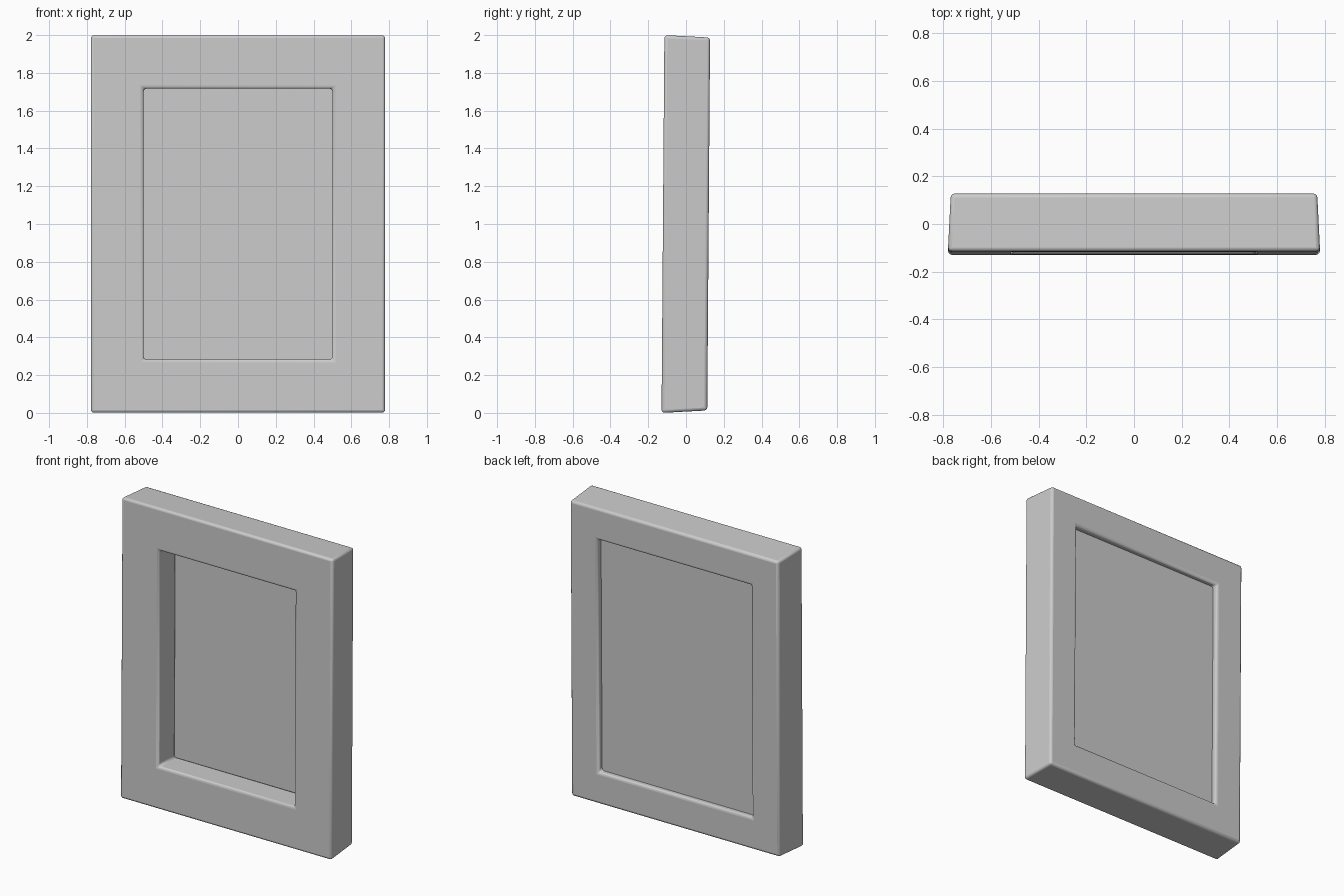
import bpy, bmesh

if "Cube" in bpy.data.objects:
    bpy.data.objects.remove(bpy.data.objects["Cube"])

LEAN = 0.0075  # slight backward lean of the whole piece


def lean_y(y, z):
    return y + LEAN * (z - 1.0)


def finish(bm, name, bevel, segments):
    bmesh.ops.recalc_face_normals(bm, faces=bm.faces)
    mesh = bpy.data.meshes.new(name)
    bm.to_mesh(mesh)
    bm.free()
    obj = bpy.data.objects.new(name, mesh)
    bpy.context.collection.objects.link(obj)
    mod = obj.modifiers.new("soft_edges", 'BEVEL')
    mod.width = bevel
    mod.segments = segments
    mod.limit_method = 'ANGLE'
    bpy.ops.object.select_all(action='DESELECT')
    obj.select_set(True)
    bpy.context.view_layer.objects.active = obj
    bpy.ops.object.shade_smooth_by_angle(angle=0.7)
    return obj


def ring(bm, half_x, half_z, y):
    corners = [(-1, -1), (1, -1), (1, 1), (-1, 1)]
    return [bm.verts.new((sx * half_x, lean_y(y, 1 + sz * half_z), 1 + sz * half_z))
            for sx, sz in corners]


# Frame: rectangular rings following the cross-section, with a rebate at the back
section = [
    (0.78, 1.0, -0.122),    # outer front edge
    (0.50, 0.717, -0.122),  # front opening
    (0.50, 0.717, 0.06),    # rebate lip
    (0.565, 0.777, 0.06),   # rebate corner
    (0.565, 0.777, 0.12),   # back opening
    (0.768, 0.987, 0.12),   # outer back edge
]
bm = bmesh.new()
rings = [ring(bm, *s) for s in section]
for a, b in zip(rings, rings[1:] + rings[:1]):
    for i in range(4):
        j = (i + 1) % 4
        bm.faces.new((a[i], a[j], b[j], b[i]))
finish(bm, "frame", 0.016, 3)

# Backing panel: thin sheet sitting in the rebate
bm = bmesh.new()
front = ring(bm, 0.572, 0.784, 0.058)
back = ring(bm, 0.572, 0.784, 0.082)
bm.faces.new(front)
bm.faces.new(back)
for i in range(4):
    j = (i + 1) % 4
    bm.faces.new((front[i], front[j], back[j], back[i]))
finish(bm, "backing_panel", 0.003, 1)
